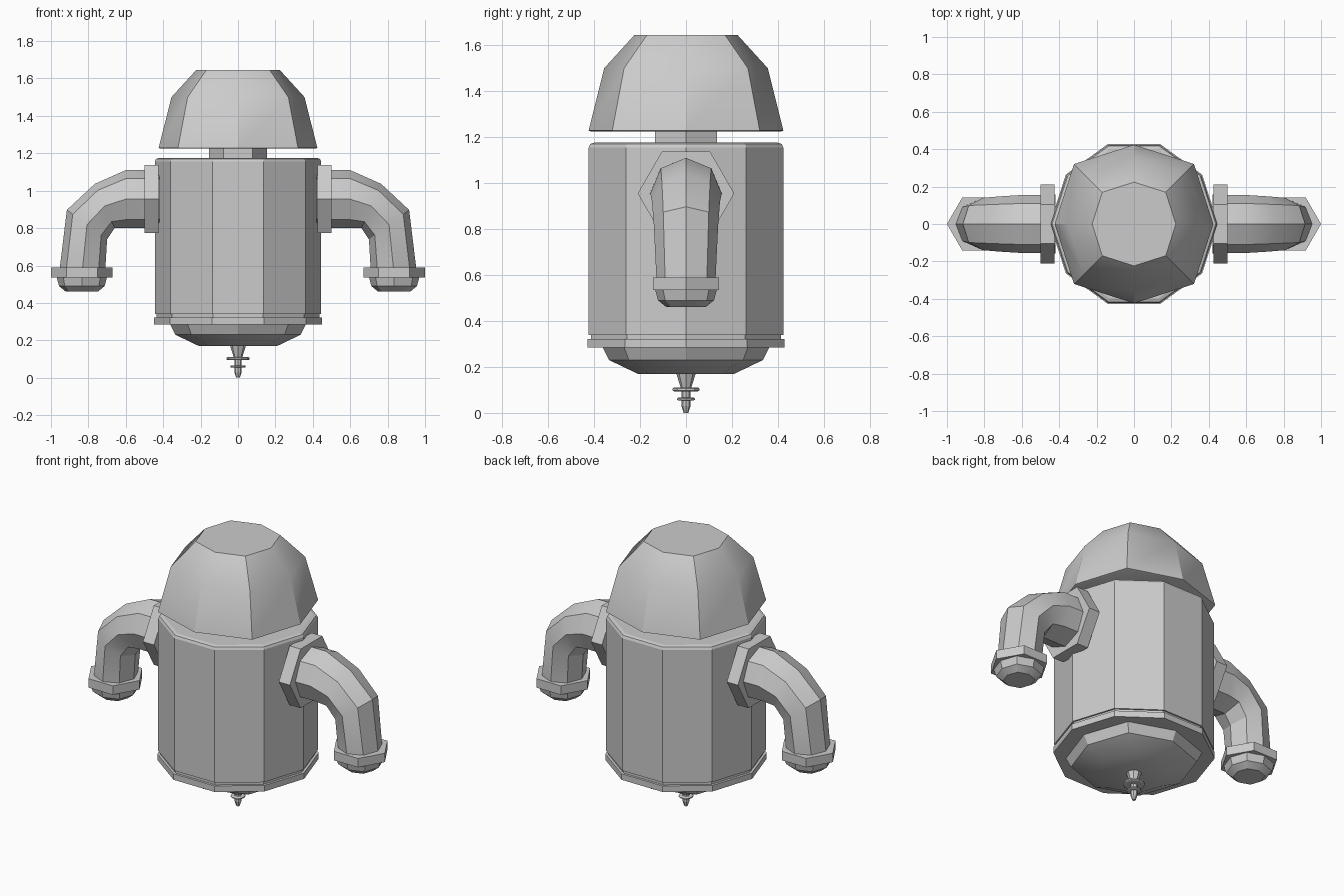
import bpy, bmesh, math

if "Cube" in bpy.data.objects:
    bpy.data.objects.remove(bpy.data.objects["Cube"])


def loft(name, rings, smooth=False):
    """Skin a closed solid through rings that share a vertex count."""
    bm = bmesh.new()
    loops = [[bm.verts.new(p) for p in ring] for ring in rings]
    n = len(loops[0])
    for a, b in zip(loops, loops[1:]):
        for i in range(n):
            j = (i + 1) % n
            bm.faces.new((a[i], a[j], b[j], b[i]))
    bm.faces.new(loops[0][::-1])
    bm.faces.new(loops[-1])
    bmesh.ops.recalc_face_normals(bm, faces=bm.faces)
    mesh = bpy.data.meshes.new(name)
    bm.to_mesh(mesh)
    bm.free()
    ob = bpy.data.objects.new(name, mesh)
    bpy.context.collection.objects.link(ob)
    if smooth:
        bpy.ops.object.select_all(action='DESELECT')
        ob.select_set(True)
        bpy.context.view_layer.objects.active = ob
        bpy.ops.object.shade_smooth_by_angle(angle=math.radians(30))
    return ob


def turned(name, profile, sides, cx=0.0, diag=1.0, smooth=False):
    """Faceted solid around a vertical axis; diag widens every second corner."""
    rings = []
    for r, z in profile:
        ring = []
        for i in range(sides):
            a = 2 * math.pi * i / sides
            k = r * (diag if i % 2 else 1.0)
            ring.append((cx + k * math.cos(a), k * math.sin(a), z))
        rings.append(ring)
    return loft(name, rings, smooth)


# Ten-sided barrel with bevelled rim and grooved base ring
turned("body", [(0.435, 0.32), (0.435, 0.34), (0.445, 0.34), (0.445, 1.155),
                (0.438, 1.17), (0.42, 1.176)], 10)
turned("base_ring", [(0.45, 0.285), (0.45, 0.322)], 10)

# Rounded underside, neck and domed head
turned("underside", [(0.21, 0.17), (0.335, 0.23), (0.37, 0.30)], 8,
       diag=1.05, smooth=True)
turned("neck", [(0.155, 1.15), (0.155, 1.24)], 6)
turned("head", [(0.415, 1.225), (0.424, 1.229), (0.356, 1.5), (0.224, 1.645)], 8,
       diag=1.07, smooth=True)

# Pointed probe below the body
turned("probe", [(0.045, 0.18), (0.02, 0.1), (0.02, 0.03), (0.01, 0.0)], 8)
turned("probe_upper_disc", [(0.055, 0.094), (0.062, 0.098), (0.062, 0.106),
                            (0.055, 0.11)], 10)
turned("probe_lower_disc", [(0.036, 0.054), (0.041, 0.057), (0.041, 0.063),
                            (0.036, 0.066)], 10)

# Arm cross-sections: outer (x, z), inner (x, z), half depth in y
sections = [((0.42, 1.11), (0.42, 0.80), 0.157),
            ((0.60, 1.11), (0.60, 0.80), 0.155),
            ((0.765, 1.037), (0.66, 0.80), 0.148),
            ((0.915, 0.897), (0.70, 0.74), 0.14),
            ((0.955, 0.57), (0.71, 0.57), 0.128)]

for side, s in (("right", 1), ("left", -1)):
    # Hexagonal shoulder plate
    plate = [[(s * x, 0.21 * math.cos(i * math.pi / 3),
               0.955 + 0.21 * math.sin(i * math.pi / 3)) for i in range(6)]
             for x in (0.425, 0.5)]
    loft(side + "_shoulder_plate", plate)

    # Bent eight-sided arm
    rings = []
    for (ox, oz), (ix, iz), ry in sections:
        ring = []
        for i in range(8):
            a = i * math.pi / 4
            t = 0.5 + 0.5 * math.cos(a)
            ring.append((s * (ix + (ox - ix) * t), ry * math.sin(a),
                         iz + (oz - iz) * t))
        rings.append(ring)
    loft(side + "_arm", rings, smooth=True)

    # Hexagonal cuff and rounded end cap
    turned(side + "_cuff", [(0.165, 0.535), (0.165, 0.59)], 6, cx=s * 0.835)
    turned(side + "_end_cap", [(0.085, 0.46), (0.122, 0.49), (0.135, 0.54)], 8,
           cx=s * 0.835, diag=1.05, smooth=True)
